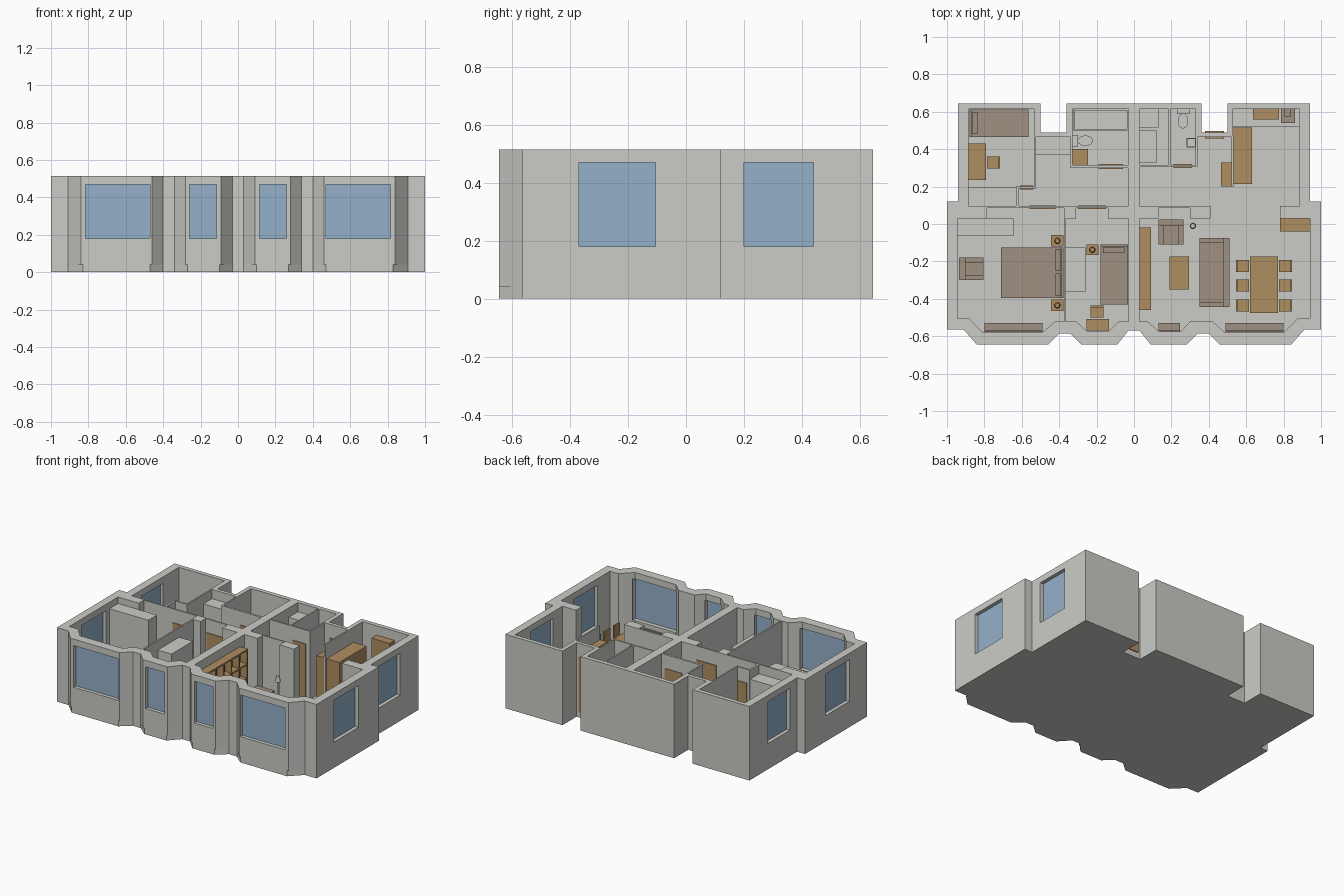
import bpy, bmesh
from mathutils import Matrix, Vector

if "Cube" in bpy.data.objects:
    bpy.data.objects.remove(bpy.data.objects["Cube"])

FLOOR, TOP = .04, .515


def material(name, rgb):
    mat = bpy.data.materials.new(name)
    mat.use_nodes = True
    mat.diffuse_color = (*rgb, 1)
    mat.node_tree.nodes["Principled BSDF"].inputs["Base Color"].default_value = (*rgb, 1)
    return mat


plaster = material("warm grey plaster", (.6, .6, .57))
wood = material("oak wood", (.43, .27, .12))
fabric = material("taupe fabric", (.35, .28, .22))
glass = material("blue glass", (.3, .44, .59))


def finish(name, bm, mat):
    bmesh.ops.recalc_face_normals(bm, faces=bm.faces)
    mesh = bpy.data.meshes.new(name)
    bm.to_mesh(mesh)
    bm.free()
    mesh.materials.append(mat)
    obj = bpy.data.objects.new(name, mesh)
    bpy.context.collection.objects.link(obj)
    return obj


def add_box(bm, x0, x1, y0, y1, z0, z1):
    centre = Vector((x0 + x1, y0 + y1, z0 + z1)) / 2
    size = Matrix.Diagonal((x1 - x0, y1 - y0, z1 - z0, 1))
    return bmesh.ops.create_cube(bm, size=1, matrix=Matrix.Translation(centre) @ size)


def boxes(name, mat, *parts):
    bm = bmesh.new()
    for part in parts:
        add_box(bm, *part)
    return finish(name, bm, mat)


def prisms(name, mat, z0, z1, *outlines):
    bm = bmesh.new()
    for outline in outlines:
        face = bm.faces.new([bm.verts.new((x, y, z0)) for x, y in outline])
        new = bmesh.ops.extrude_face_region(bm, geom=[face])["geom"]
        verts = [v for v in new if isinstance(v, bmesh.types.BMVert)]
        bmesh.ops.translate(bm, verts=verts, vec=(0, 0, z1 - z0))
    return finish(name, bm, mat)


def cut(target, cutter):
    mod = target.modifiers.new("openings", 'BOOLEAN')
    mod.operation, mod.solver, mod.object = 'DIFFERENCE', 'EXACT', cutter
    bpy.context.view_layer.objects.active = target
    bpy.ops.object.modifier_apply(modifier=mod.name)
    bpy.data.objects.remove(cutter)


def rect(x0, x1, y0, y1):
    return [(x0, y0), (x1, y0), (x1, y1), (x0, y1)]


def mirrored(points):
    return points + [(-x, y) for x, y in reversed(points)]


# Outer shell, symmetric about the middle
half = [(.36, .645), (.36, .49), (.5, .49), (.5, .645), (.94, .645), (.94, .12),
        (1, .12), (1, -.565), (.91, -.565), (.84, -.645), (.46, -.645), (.4, -.585),
        (.34, -.585), (.28, -.645), (.09, -.645), (.03, -.57)]


def narrow_bay(x, y):
    middle = .65 if x > .4 else .185
    return (x + (.01 if x < middle else -.01), y) if y < -.6 else (x, y)


prisms("floor_slab", plaster, 0, FLOOR, mirrored([narrow_bay(*p) for p in half]))
walls = prisms("walls", plaster, FLOOR, TOP, mirrored(half))

# Rooms hollowed out of the shell
study = [(-.885, .095), (-.63, .095), (-.63, .2), (-.535, .2), (-.535, .615), (-.885, .615)]
corridor = [(-.615, .095), (-.03, .095), (-.03, .3), (-.34, .3), (-.34, .465),
            (-.525, .465), (-.525, .19), (-.615, .19)]
main_bedroom = [(-.945, -.505), (-.88, -.505), (-.81, -.58), (-.49, -.58), (-.42, -.52),
                (-.375, -.52), (-.375, .085), (-.785, .085), (-.785, .03), (-.945, .03)]
small_bedroom = [(-.365, -.52), (-.31, -.52), (-.25, -.575), (-.135, -.575), (-.08, -.52),
                 (-.03, -.52), (-.03, .03), (-.14, .03), (-.14, .085), (-.31, .085),
                 (-.31, .03), (-.365, .03)]
living = [(.03, -.52), (.07, -.52), (.135, -.575), (.25, -.575), (.3, -.52), (.42, -.52),
          (.485, -.58), (.8, -.58), (.875, -.505), (.94, -.505), (.94, .03), (.78, .03),
          (.78, .095), (.885, .095), (.885, .615), (.53, .615), (.53, .465), (.34, .465),
          (.34, .305), (.03, .305), (.03, .095), (.41, .095), (.41, .03), (.3, .03),
          (.3, .085), (.13, .085), (.13, .03), (.03, .03)]
cut(walls, prisms("room_cutter", plaster, 0, 1, study, corridor, main_bedroom, small_bedroom,
                  living, rect(-.33, -.03, .315, .615), rect(.03, .185, .315, .615),
                  rect(.195, .33, .315, .615)))
boxes("kitchen_partition", plaster, (.522, .532, .2, .47, FLOOR, TOP))

# Windows, the same on both sides
holes, panes = [], []
for s in (-1, 1):
    for a, b in ((.115, .26), (.47, .815)):
        x0, x1 = sorted((s * a, s * b))
        holes.append((x0, x1, -.7, -.57, .18, .47))
        panes.append((x0, x1, -.62, -.61, .18, .47))
    for wall, y0, y1 in ((.97, -.37, -.105), (.91, .2, .44)):
        holes.append((s * wall - .05, s * wall + .05, y0, y1, .18, .47))
        panes.append((s * wall - .005, s * wall + .005, y0, y1, .18, .47))
cut(walls, boxes("window_cutter", plaster, *holes))
boxes("window_panes", glass, *panes)

# Doors
for name, x0, x1, y0, y1 in (
        ("entrance_door", .38, .48, .458, .497), ("study_door", -.61, -.54, .185, .205),
        ("main_bedroom_door", -.56, -.42, .08, .1), ("small_bedroom_door", -.3, -.15, .08, .1),
        ("bathroom_door", -.19, -.06, .295, .32), ("toilet_door", .21, .31, .3, .32)):
    boxes(name, wood, (x0, x1, y0, y1, FLOOR, .42))


# Furniture helpers
def cabinet(name, mat, x0, x1, y0, y1, top):
    return boxes(name, mat, (x0, x1, y0, y1, FLOOR, top))


def table(name, x0, x1, y0, y1, top):
    leg = .012
    legs = [(x, x + leg, y, y + leg, FLOOR, top) for x in (x0, x1 - leg) for y in (y0, y1 - leg)]
    boxes(name, wood, (x0, x1, y0, y1, top - .012, top), *legs)


def side_strip(x0, x1, y0, y1, side, t):
    return {"+x": (x1 - t, x1, y0, y1), "-x": (x0, x0 + t, y0, y1),
            "+y": (x0, x1, y1 - t, y1), "-y": (x0, x1, y0, y0 + t)}[side]


def chair(name, x, y, back):
    area = (x - .035, x + .035, y - .032, y + .032)
    table(name + "_seat", *area, .12)
    boxes(name + "_back", wood, (*side_strip(*area, back, .01), .11, .2))


def sofa(name, x0, x1, y0, y1, back):
    area = (x0, x1, y0, y1)
    arms = ("-y", "+y") if "x" in back else ("-x", "+x")
    boxes(name, fabric, (*area, FLOOR, .11), (*side_strip(*area, back, .035), FLOOR, .19),
          *[(*side_strip(*area, arm, .027), FLOOR, .145) for arm in arms])


def bed(name, x0, x1, y0, y1, head, pillows):
    boxes(name, fabric, (x0, x1, y0, y1, FLOOR, .12),
          (*side_strip(x0, x1, y0, y1, head, .01), FLOOR, .18))
    boxes(name + "_pillows", fabric, *[(*p, .12, .14) for p in pillows])


def round_part(name, mat, x, y, z0, z1, r0, r1, stretch=1):
    bm = bmesh.new()
    place = Matrix.Translation((x, y, (z0 + z1) / 2)) @ Matrix.Diagonal((1, stretch, 1, 1))
    bmesh.ops.create_cone(bm, cap_ends=True, segments=20, radius1=r0, radius2=r1,
                          depth=z1 - z0, matrix=place)
    return finish(name, bm, mat)


def lamp(name, mat, x, y, base, top):
    round_part(name + "_stem", mat, x, y, base, top - .03, .004, .004)
    round_part(name + "_shade", mat, x, y, top - .04, top, .017, .012)


def basin(name, x0, x1, y0, y1, z0, z1, rim, depth):
    bm = bmesh.new()
    add_box(bm, x0, x1, y0, y1, z0, z1)
    face = max(bm.faces, key=lambda f: f.calc_center_median().z)
    bmesh.ops.inset_region(bm, faces=[face], thickness=rim)
    bm.faces.ensure_lookup_table()
    hollow = bmesh.ops.extrude_face_region(bm, geom=[face])["geom"]
    verts = [v for v in hollow if isinstance(v, bmesh.types.BMVert)]
    bmesh.ops.translate(bm, verts=verts, vec=(0, 0, -depth))
    if face.is_valid:
        bmesh.ops.delete(bm, geom=[face], context='FACES_ONLY')
    finish(name, bm, plaster)


# Study
bed("study_bed", -.88, -.565, .465, .612, "-x", [(-.865, -.835, .48, .595)])
table("study_desk", -.885, -.79, .235, .43, .165)
chair("study_chair", -.752, .33, "+x")
cabinet("study_wardrobe", plaster, -.885, -.63, .095, .195, .45)
cabinet("corridor_closet", plaster, -.525, -.34, .37, .465, .45)

# Bathroom and toilet
basin("bathtub", -.325, -.03, .5, .615, FLOOR, .13, .01, .06)
cabinet("vanity", wood, -.33, -.245, .315, .4, .18)
cabinet("bathroom_cistern", plaster, -.33, -.3, .415, .475, .17)
round_part("bathroom_toilet", plaster, -.26, .445, FLOOR, .11, .03, .04, .7)
cabinet("toilet_cistern", plaster, .23, .3, .588, .615, .17)
round_part("toilet_bowl", plaster, .262, .55, FLOOR, .11, .022, .028, 1.4)
basin("hand_basin", .28, .33, .41, .46, .12, .17, .007, .03)
cabinet("dressing_closet", plaster, .03, .13, .515, .615, .45)
cabinet("dressing_dresser", plaster, .03, .12, .325, .5, .2)

# Main bedroom
cabinet("main_wardrobe", plaster, -.945, -.645, -.065, .03, .47)
bed("main_bed", -.71, -.378, -.395, -.125, "+x",
    [(-.42, -.39, -.25, -.135), (-.42, -.39, -.385, -.265)])
for side, y in (("left", -.09), ("right", -.435)):
    cabinet("nightstand_" + side, wood, -.445, -.378, y - .03, y + .03, .12)
    lamp("nightstand_lamp_" + side, wood, -.41, y, .12, .2)
sofa("bedroom_armchair", -.935, -.805, -.3, -.18, "-x")

# Small bedroom
cabinet("small_wardrobe", plaster, -.365, -.26, -.36, -.125, .45)
cabinet("small_nightstand", wood, -.255, -.19, -.165, -.11, .12)
lamp("small_nightstand_lamp", wood, -.223, -.138, .12, .2)
bed("small_bed", -.18, -.032, -.43, -.11, "+y", [(-.165, -.05, -.155, -.125)])
table("small_desk", -.255, -.135, -.57, -.508, .165)
chair("small_desk_chair", -.198, -.468, "+y")

# Window benches
for name, x0, x1 in (("main_bench", -.8, -.49), ("reading_bench", .13, .245), ("dining_bench", .49, .8)):
    boxes(name, fabric, (x0, x1, -.572, -.53, FLOOR, .14), (x0, x1, -.578, -.568, FLOOR, .15))

# Bookshelf with open cubbies
rows = [FLOOR + i * .1 for i in range(5)]
posts = [-.46 + i * .086 for i in range(6)]
boxes("bookshelf", wood, (.03, .04, -.46, -.02, FLOOR, .45),
      *[(.03, .09, -.46, -.02, z, z + .01) for z in rows],
      *[(.03, .09, y, y + .01, FLOOR, .45) for y in posts])

# Living and dining area
sofa("living_armchair", .13, .265, -.11, .025, "+y")
sofa("living_sofa", .35, .51, -.445, -.075, "+x")
lamp("floor_lamp", plaster, .315, -.01, FLOOR, .32)
table("coffee_table", .19, .295, -.35, -.175, .11)
table("dining_table", .62, .77, -.475, -.175, .165)
for i, y in enumerate((-.225, -.33, -.435)):
    chair(f"dining_chair_right_{i}", .58, y, "-x")
    chair(f"dining_chair_left_{i}", .81, y, "+x")
cabinet("sideboard", wood, .78, .94, -.04, .03, .19)

# Kitchen and hall
cabinet("kitchen_counter", plaster, .53, .885, .518, .615, .19)
cabinet("tall_kitchen_unit", wood, .53, .63, .215, .515, .41)
boxes("wall_cabinet", wood, (.635, .775, .56, .615, .3, .45))
boxes("cooker_hood", fabric, (.785, .86, .54, .615, .3, .33), (.805, .84, .575, .615, .33, .45))
cabinet("hall_cabinet", wood, .465, .522, .2, .33, .42)
